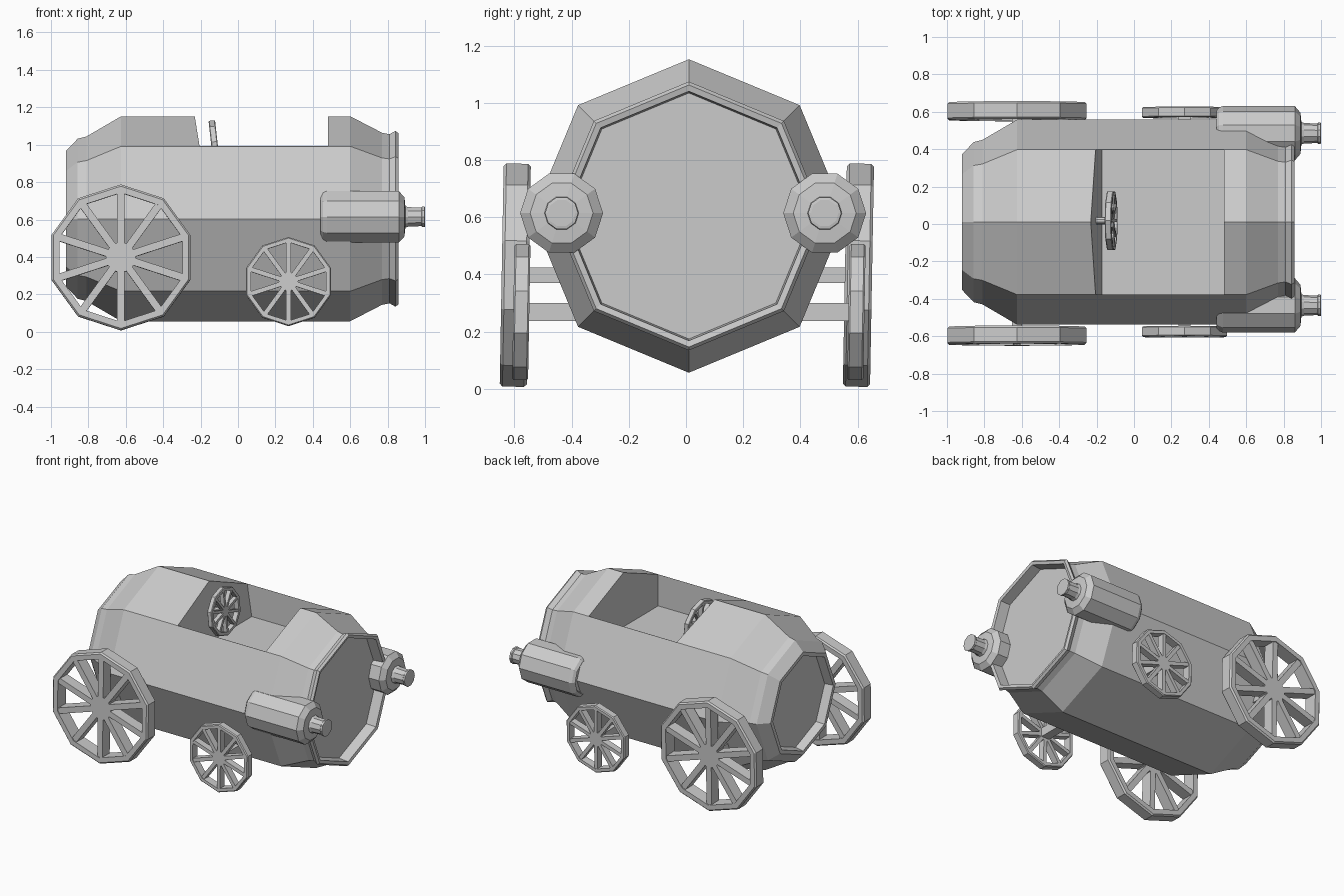
import bpy, bmesh
from math import sin, cos, pi
from mathutils import Matrix, Vector

if "Cube" in bpy.data.objects:
    bpy.data.objects.remove(bpy.data.objects["Cube"])


def finish(name, bm, matrix=Matrix()):
    bmesh.ops.recalc_face_normals(bm, faces=bm.faces)
    mesh = bpy.data.meshes.new(name)
    bm.to_mesh(mesh)
    bm.free()
    obj = bpy.data.objects.new(name, mesh)
    obj.matrix_world = matrix
    bpy.context.collection.objects.link(obj)
    return obj


def lathe(bm, profile, sides, phase=0.0, closed=False):
    """Revolve (x, radius) points about the x axis; radius 0 makes a pole."""
    rings = []
    for x, r in profile:
        count = sides if r else 1
        angles = [phase + 2 * pi * i / sides for i in range(count)]
        ring = [bm.verts.new((x, r * sin(a), r * cos(a))) for a in angles]
        rings.append(ring)
    pairs = list(zip(rings, rings[1:]))
    if closed:
        pairs.append((rings[-1], rings[0]))
    for a, b in pairs:
        for i in range(sides):
            j = (i + 1) % sides
            quad = [a[i % len(a)], a[j % len(a)], b[j % len(b)], b[i % len(b)]]
            bm.faces.new(list(dict.fromkeys(quad)))


def wheel(name, radius, width, matrix, rim=0.115, spoke=0.04, hub=0.08):
    """Ten-sided chamfered rim, ten spokes and a hub, axis along local x."""
    bm = bmesh.new()
    h, inner, c = width / 2, radius * (1 - rim), radius * 0.025
    lathe(bm, [(-h, inner), (-h, radius - c), (c - h, radius), (h - c, radius),
               (h, radius - c), (h, inner)], 10, closed=True)
    lathe(bm, [(-h * .85, 0), (-h * .85, hub), (h * .85, hub), (h * .85, 0)], 10, pi / 10)
    for i in range(10):
        bmesh.ops.create_cube(bm, size=1, matrix=(
            Matrix.Rotation(2 * pi * i / 10, 4, 'X')
            @ Matrix.Translation((0, 0, (inner + hub) / 2))
            @ Matrix.Diagonal((width * 0.85, spoke, inner - hub + 0.03, 1))))
    return finish(name, bm, matrix)


def rod(name, start, end, radius, sides=10):
    bm = bmesh.new()
    d = Vector(end) - Vector(start)
    lathe(bm, [(0, 0), (0, radius), (d.length, radius), (d.length, 0)], sides, pi / sides)
    return finish(name, bm, Matrix.Translation(start)
                  @ Vector((1, 0, 0)).rotation_difference(d).to_matrix().to_4x4())


# Barrel body with recessed ends
bm = bmesh.new()
lathe(bm, [(-0.86, 0), (-0.86, .325), (-0.92, .335), (-0.92, .362), (-0.857, .428),
           (-0.81, .44), (-0.625, .548), (0.6, .548), (0.77, .46), (0.81, .452),
           (0.842, .47), (0.857, .458), (0.852, .436), (0.78, .43), (0.78, 0)], 8)
body = finish("barrel_body", bm, Matrix.Translation((0, 0.01, 0.604)))

# Cockpit cutter with a sloped back wall
bm = bmesh.new()
outline = [(-0.17, 0.77), (0.48, 0.77), (0.48, 1.3), (-0.255, 1.3)]
face = bm.faces.new([bm.verts.new((x, -0.376, z)) for x, z in outline])
ext = bmesh.ops.extrude_face_region(bm, geom=[face])
bmesh.ops.translate(bm, vec=(0, 0.772, 0),
                    verts=[g for g in ext["geom"] if isinstance(g, bmesh.types.BMVert)])
cutter = finish("cockpit_cutter", bm)
cutter.hide_render = True
cutter.hide_viewport = True
cutter.display_type = 'WIRE'
cut = body.modifiers.new("cockpit", 'BOOLEAN')
cut.operation, cut.solver, cut.object = 'DIFFERENCE', 'EXACT', cutter

# Road wheels, leaning slightly to one side, and their axles
turn = Matrix.Rotation(-0.018, 4, 'X') @ Matrix.Rotation(pi / 2, 4, 'Z')
for side, y in (("right", -0.597), ("left", 0.603)):
    wheel("rear_wheel_" + side, 0.39, 0.095, Matrix.Translation((-0.626, y, 0.397)) @ turn)
    y_small = -0.576 if y < 0 else 0.596
    wheel("front_wheel_" + side, 0.238, 0.056,
          Matrix.Translation((0.27, y_small, 0.268)) @ turn, spoke=0.025, hub=0.05)
rod("rear_axle", (-0.626, -0.59, 0.397), (-0.626, 0.59, 0.397), 0.039, 4)
rod("front_axle", (0.27, -0.57, 0.268), (0.27, 0.59, 0.268), 0.044, 4)

# Steering wheel and column
wheel("steering_wheel", 0.165, 0.035, Matrix.Translation((-0.122, 0.018, 0.965))
      @ Matrix.Rotation(-0.11, 4, 'Y'), rim=0.14, spoke=0.017, hub=0.034)
rod("steering_column", (-0.215, 0.018, 0.955), (-0.12, 0.018, 0.965), 0.02)

# Side thrusters with capped nozzles
for side, y in (("right", -0.435), ("left", 0.485)):
    bm = bmesh.new()
    lathe(bm, [(0.46, 0), (0.46, .11), (0.44, .12), (0.455, .138), (0.475, .145),
               (0.86, .145), (0.89, .11), (0.895, .06), (0.91, .055), (0.98, .052),
               (0.985, .058), (0.998, .058), (1.0, .048), (1.0, 0)],
          10, pi / 10)
    finish("thruster_" + side, bm, Matrix.Translation((0, y, 0.614)))
